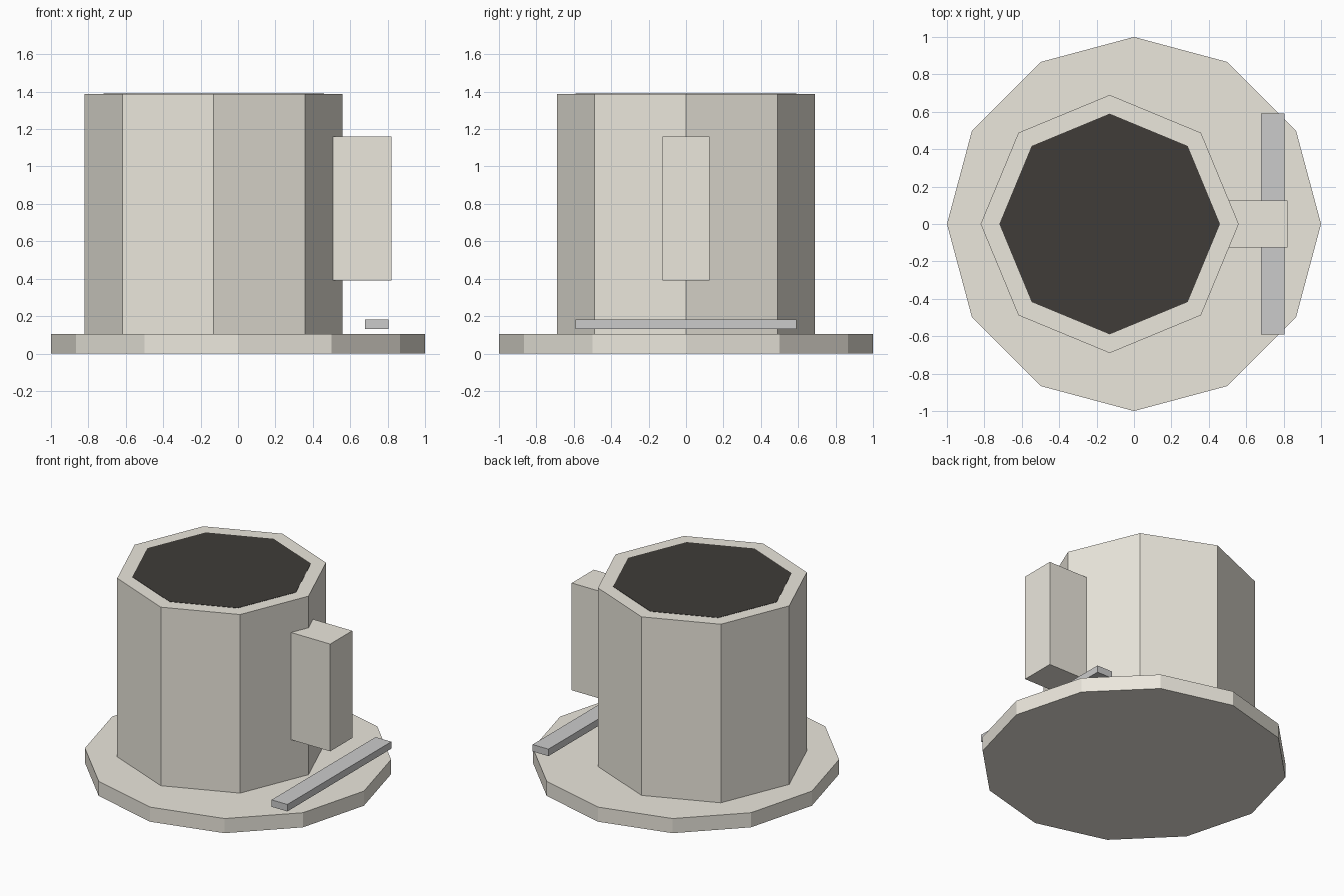
import bpy
from math import pi

if "Cube" in bpy.data.objects:
    bpy.data.objects.remove(bpy.data.objects["Cube"])


def material(name, rgb):
    m = bpy.data.materials.new(name)
    m.diffuse_color = (*rgb, 1)
    m.use_nodes = True
    m.node_tree.nodes["Principled BSDF"].inputs["Base Color"].default_value = m.diffuse_color
    return m


def prism(name, sides, radius, x, z0, z1, mat):
    # upright prism with a corner pointing along +x
    bpy.ops.mesh.primitive_cylinder_add(vertices=sides, radius=radius, depth=z1 - z0,
                                        location=(x, 0, (z0 + z1) / 2),
                                        rotation=(0, 0, pi / 2))
    return finish(name, mat)


def box(name, lo, hi, mat):
    bpy.ops.mesh.primitive_cube_add(size=1, location=[(a + b) / 2 for a, b in zip(lo, hi)])
    bpy.context.object.scale = [b - a for a, b in zip(lo, hi)]
    return finish(name, mat)


def finish(name, mat):
    ob = bpy.context.object
    bpy.ops.object.transform_apply(location=False, rotation=True, scale=True)
    ob.name = ob.data.name = name
    ob.data.materials.append(mat)
    return ob


china = material("china", (0.83, 0.8, 0.72))
coffee = material("coffee", (0.05, 0.045, 0.04))
metal = material("metal", (0.6, 0.6, 0.6))

# Saucer and mug
prism("saucer", 12, 1.0, 0, 0, 0.105, china)
prism("mug", 8, 0.69, -0.13, 0.1, 1.387, china)

# Dark drink filling the mug to the brim
prism("drink", 8, 0.59, -0.13, 1.33, 1.389, coffee)

# Block handle, sunk into the mug wall
box("handle", (0.31, -0.125, 0.39), (0.82, 0.125, 1.16), china)

# Spoon bar beside the mug
box("spoon", (0.68, -0.59, 0.132), (0.805, 0.59, 0.182), metal)
